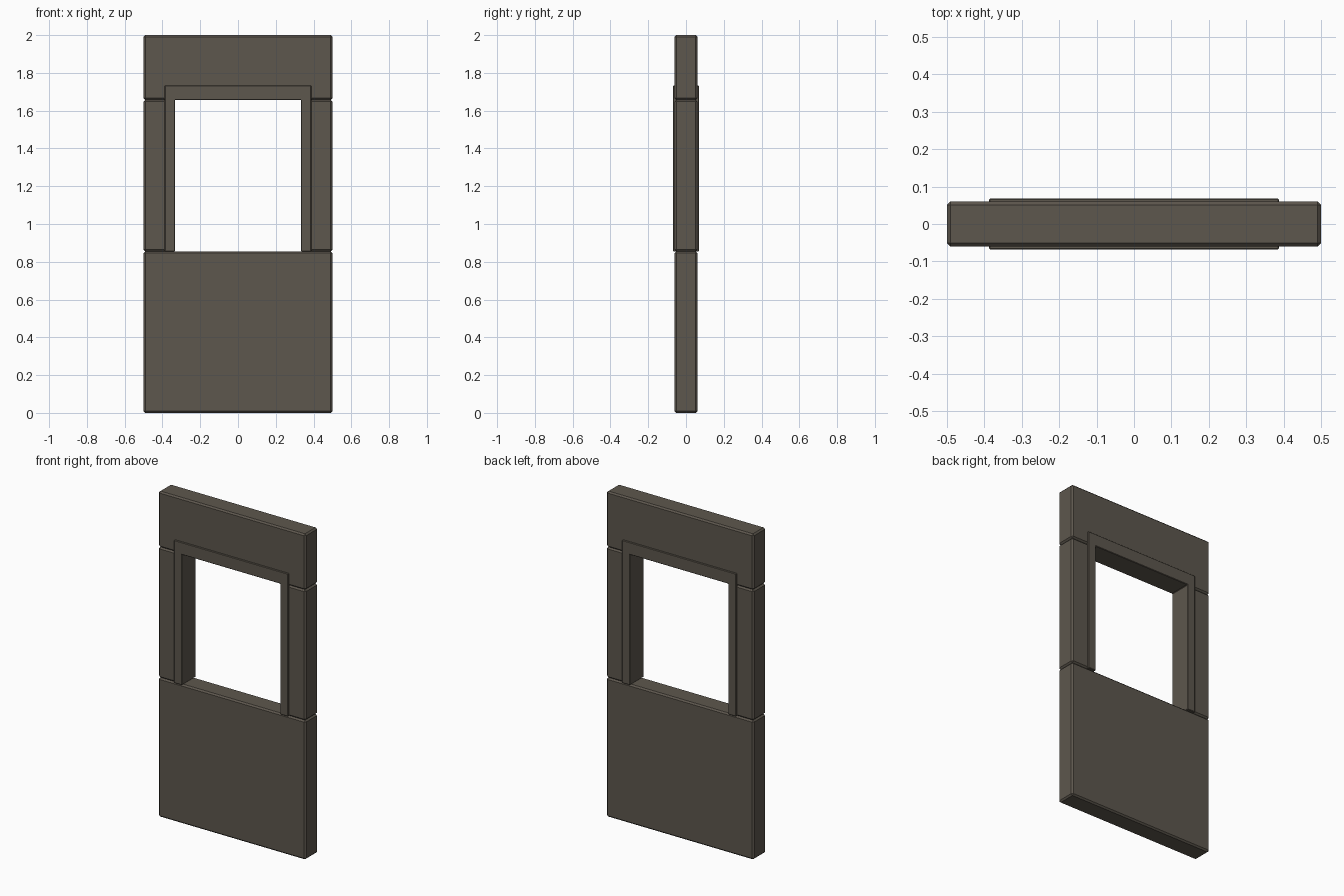
import bpy, bmesh

if "Cube" in bpy.data.objects:
    bpy.data.objects.remove(bpy.data.objects["Cube"])


def extruded(name, outline, half_depth, bevel):
    """Extrude an x-z outline symmetrically along y and chamfer its edges."""
    bm = bmesh.new()
    face = bm.faces.new([bm.verts.new((x, -half_depth, z)) for x, z in outline])
    grown = bmesh.ops.extrude_face_region(bm, geom=[face])
    verts = [g for g in grown["geom"] if isinstance(g, bmesh.types.BMVert)]
    bmesh.ops.translate(bm, vec=(0, 2 * half_depth, 0), verts=verts)
    bmesh.ops.recalc_face_normals(bm, faces=bm.faces)
    mesh = bpy.data.meshes.new(name)
    bm.to_mesh(mesh)
    bm.free()
    obj = bpy.data.objects.new(name, mesh)
    bpy.context.collection.objects.link(obj)
    mod = obj.modifiers.new("chamfer", "BEVEL")
    mod.width = bevel
    mod.segments = 1
    mesh.materials.append(stone)
    return obj


def block(name, x0, x1, z0, z1):
    return extruded(name, [(x0, z0), (x1, z0), (x1, z1), (x0, z1)], 0.06, 0.009)


stone = bpy.data.materials.new("dark_stone")
stone.diffuse_color = (0.11, 0.095, 0.075, 1)
stone.use_nodes = True
stone.node_tree.nodes["Principled BSDF"].inputs["Base Color"].default_value = stone.diffuse_color
SILL, HEAD = 0.855, 1.657

# Wall blocks around the opening
block("lower_wall", -0.5, 0.5, 0, SILL)
block("upper_wall", -0.5, 0.5, HEAD, 2)
block("left_wall", -0.5, -0.345, SILL, HEAD)
block("right_wall", 0.345, 0.5, SILL, HEAD)

# Raised trim along the sides and top of the opening
xo, xi, top = 0.388, 0.334, 1.733
extruded("window_trim", [(-xo, SILL), (-xi, SILL), (-xi, HEAD), (xi, HEAD),
                         (xi, SILL), (xo, SILL), (xo, top), (-xo, top)],
         0.068, 0.003)
